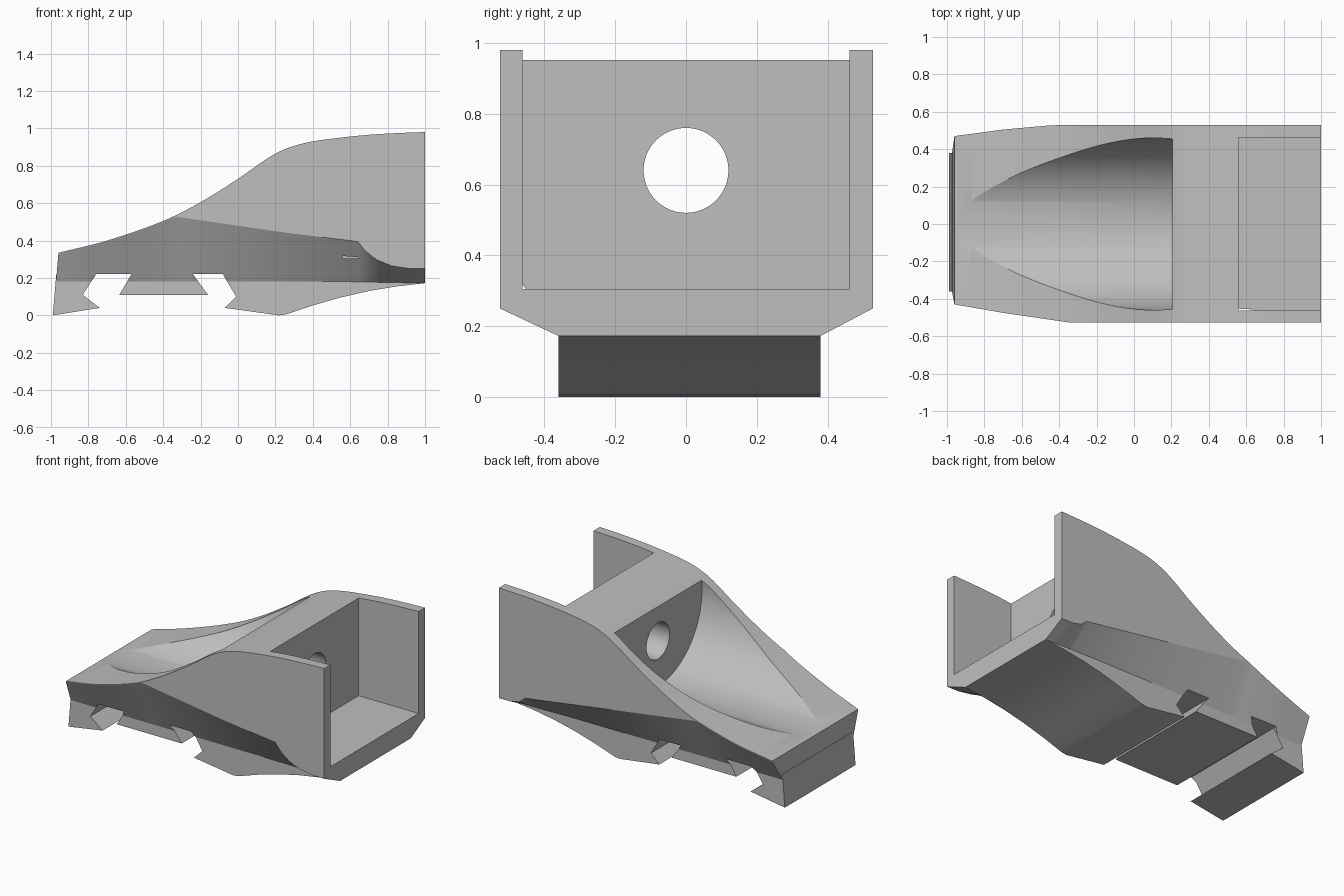
import bpy, bmesh, math
from mathutils import Matrix

if "Cube" in bpy.data.objects:
    bpy.data.objects.remove(bpy.data.objects["Cube"])

grey = bpy.data.materials.new("plain grey")
grey.use_nodes = True
colour = (0.52, 0.52, 0.52, 1)
grey.diffuse_color = colour
grey.node_tree.nodes["Principled BSDF"].inputs["Base Color"].default_value = colour


def finish(name, bm):
    bmesh.ops.recalc_face_normals(bm, faces=bm.faces)
    mesh = bpy.data.meshes.new(name)
    bm.to_mesh(mesh)
    bm.free()
    mesh.materials.append(grey)
    ob = bpy.data.objects.new(name, mesh)
    bpy.context.collection.objects.link(ob)
    return ob


def prism(name, profile, y0, y1):
    """Extrude an x-z outline along y."""
    bm = bmesh.new()
    rings = [[bm.verts.new((x, y, z)) for x, z in profile] for y in (y0, y1)]
    bridge(bm, *rings)
    for ring in rings:
        bm.faces.new(ring)
    return finish(name, bm)


def bridge(bm, a, b):
    for i in range(len(a)):
        j = (i + 1) % len(a)
        bm.faces.new((a[i], a[j], b[j], b[i]))


def rod(name, radius, x0, x1, z, segments):
    """Cylinder along x."""
    bm = bmesh.new()
    place = Matrix.Translation(((x0 + x1) / 2, 0, z)) @ Matrix.Rotation(math.pi / 2, 4, "Y")
    bmesh.ops.create_cone(bm, cap_ends=True, segments=segments, radius1=radius,
                          radius2=radius, depth=x1 - x0, matrix=place)
    return finish(name, bm)


def linear(points, x):
    if x <= points[0][0]:
        return points[0][1]
    for (xa, a), (xb, b) in zip(points, points[1:]):
        if x <= xb:
            return a + (b - a) * (x - xa) / (xb - xa)
    return points[-1][1]


def smooth(points, x):
    """Cubic curve through the points."""
    n = len(points)

    def slope(i):
        (xa, a), (xb, b) = points[max(i - 1, 0)], points[min(i + 1, n - 1)]
        return (b - a) / (xb - xa)

    i = next((k for k in range(n - 1) if x <= points[k + 1][0]), n - 2)
    (xa, a), (xb, b) = points[i], points[i + 1]
    h = xb - xa
    t = (x - xa) / h
    return (a * (1 + 2 * t) * (1 - t) ** 2 + slope(i) * h * t * (1 - t) ** 2
            + b * t * t * (3 - 2 * t) + slope(i + 1) * h * t * t * (t - 1))


# Body: sections lofted along x, with a swept top and undercut flanks
top = [(-0.96, 0.335), (-0.7, 0.4), (-0.4, 0.505), (-0.2, 0.605), (0, 0.73),
       (0.2, 0.865), (0.35, 0.92), (0.6, 0.956), (0.8, 0.972), (1, 0.98)]
front_crease = [(-0.35, 0.53), (0.27, 0.44), (0.64, 0.395), (0.68, 0.345),
                (0.74, 0.298), (0.82, 0.265), (0.92, 0.25)]
back_crease = [(-0.45, 0.485), (0.81, 0.3), (0.85, 0.265), (0.92, 0.25)]
front_edge = [(-0.96, -0.43), (-0.7, -0.475), (-0.35, -0.526)]
back_edge = [(-0.96, 0.47), (-0.7, 0.505), (-0.44, 0.528)]
KEEL_FRONT, KEEL_BACK = -0.36, 0.38

stations = {round(-0.96 + 0.049 * i, 3) for i in range(41)}
stations |= {x for x, _ in front_crease + back_crease}
bm = bmesh.new()
rings = []
for x in sorted(stations):
    z = smooth(top, x)
    yf, yb = linear(front_edge, x), linear(back_edge, x)
    zf = min(linear(front_crease, x), z - 0.004)
    zb = min(linear(back_crease, x), z - 0.004)
    low = linear([(0.6, 0.18), (1, 0.172)], x)
    xl = x - 0.013 if x < -0.95 else x
    rings.append([bm.verts.new(p) for p in (
        (xl, KEEL_FRONT, low), (x, yf, zf), (x, yf, z),
        (x, yb, z), (x, yb, zb), (xl, KEEL_BACK, low))])
for a, b in zip(rings, rings[1:]):
    bridge(bm, a, b)
bm.faces.new(rings[0])
bm.faces.new(rings[-1])
body = finish("body", bm)

# Cutters: scooped trough, open box, bolt hole and the two rail slots
cutters = [
    rod("trough_cutter", 0.46, -1.3, 0.205, 0.8, 96),
    prism("box_cutter", [(0.56, 0.305), (1.2, 0.305), (1.2, 1.2), (0.56, 1.2)], -0.462, 0.462),
    rod("hole_cutter", 0.12, 0.1, 0.7, 0.64, 48),
    prism("front_slot_cutter", [(-0.76, 0.22), (-0.57, 0.22), (-0.605, 0.16), (-0.8, 0.16)], -0.8, 0.8),
    prism("rear_slot_cutter", [(-0.24, 0.22), (-0.08, 0.22), (-0.045, 0.16), (-0.2, 0.16)], -0.8, 0.8),
]
bpy.context.view_layer.objects.active = body
for cutter in cutters:
    cutter.hide_render = True
    mod = body.modifiers.new(cutter.name, "BOOLEAN")
    mod.operation = "DIFFERENCE"
    mod.solver = "EXACT"
    mod.object = cutter
    bpy.ops.object.modifier_apply(modifier=mod.name)
    bpy.data.objects.remove(cutter)

# Keel: hooked nose, dovetail block and tapered ramp under the body
nose = prism("nose_hook", [(-0.972, 0.215), (-0.99, 0), (-0.74, 0.04), (-0.83, 0.11), (-0.762, 0.215)],
             KEEL_FRONT, KEEL_BACK)
dovetail = prism("dovetail_block", [(-0.572, 0.215), (-0.635, 0.11), (-0.16, 0.11), (-0.238, 0.215)],
                 KEEL_FRONT, KEEL_BACK)
ramp = prism("rear_ramp", [(-0.078, 0.215), (-0.01, 0.1), (-0.07, 0.04), (0.22, 0), (0.26, 0.006),
                           (0.4, 0.053), (0.55, 0.096), (0.7, 0.13), (0.85, 0.155),
                           (0.998, 0.172), (0.998, 0.215)], KEEL_FRONT, KEEL_BACK)

# Smooth curved faces while keeping hard edges
bpy.ops.object.select_all(action="DESELECT")
for ob in (body, nose, dovetail, ramp):
    ob.select_set(True)
bpy.ops.object.shade_smooth_by_angle(angle=math.radians(20))
